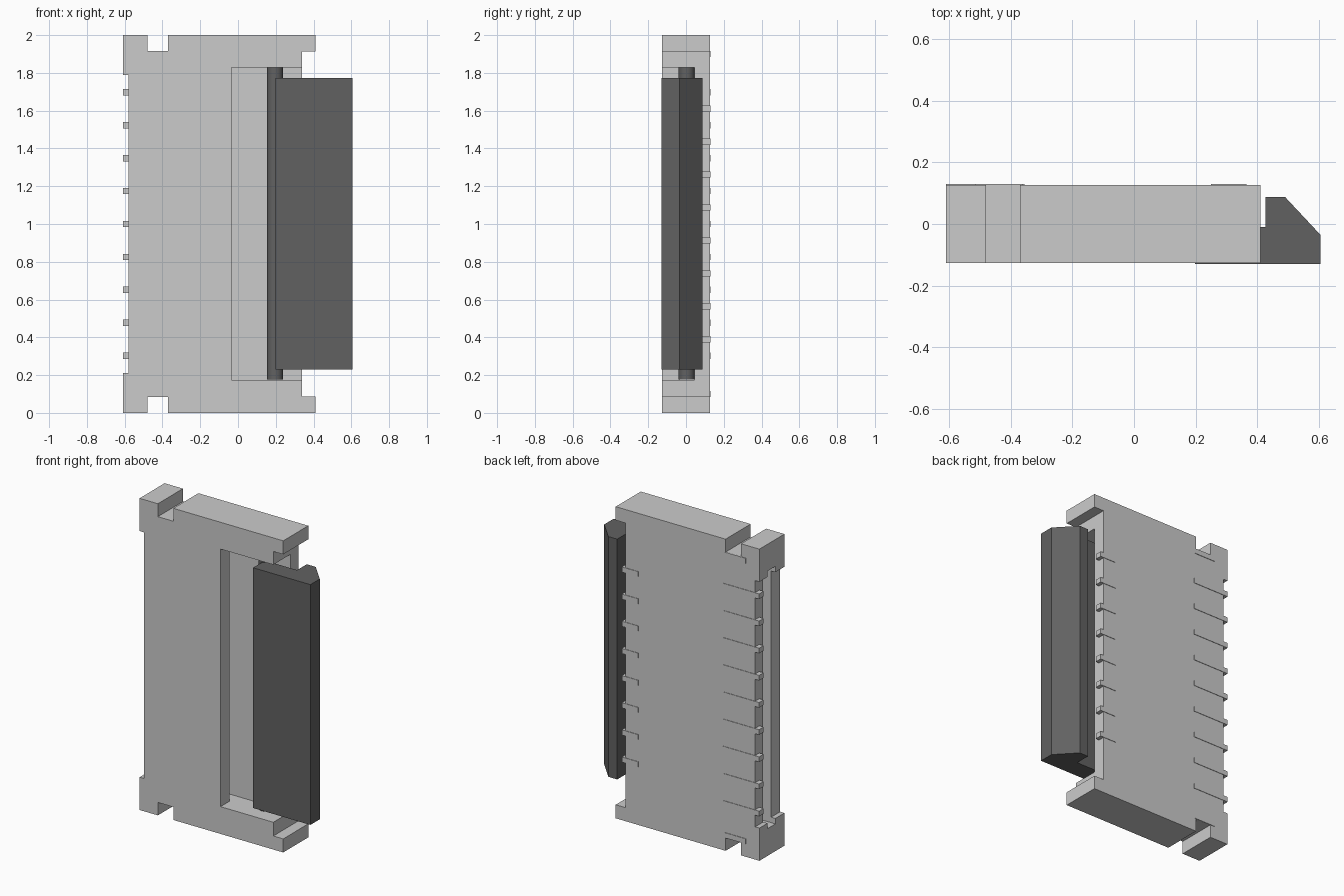
import bpy, bmesh

if "Cube" in bpy.data.objects:
    bpy.data.objects.remove(bpy.data.objects["Cube"])

dark = bpy.data.materials.new("dark_plastic")
dark.diffuse_color = (0.12, 0.12, 0.12, 1)
dark.use_nodes = True
dark.node_tree.nodes["Principled BSDF"].inputs["Base Color"].default_value = dark.diffuse_color


def prism(name, pts, offset, axis):
    """Extrude a closed 2D outline: axis 'y' uses (x,z) points, 'z' uses (x,y)."""
    lo, hi = offset
    bm = bmesh.new()
    place = (lambda a, b, d: (a, d, b)) if axis == 'y' else (lambda a, b, d: (a, b, d))
    face = bm.faces.new([bm.verts.new(place(a, b, lo)) for a, b in pts])
    ext = bmesh.ops.extrude_face_region(bm, geom=[face])
    verts = [g for g in ext["geom"] if isinstance(g, bmesh.types.BMVert)]
    bmesh.ops.translate(bm, vec=place(0, 0, hi - lo), verts=verts)
    bmesh.ops.recalc_face_normals(bm, faces=bm.faces)
    mesh = bpy.data.meshes.new(name)
    bm.to_mesh(mesh)
    bm.free()
    obj = bpy.data.objects.new(name, mesh)
    bpy.context.collection.objects.link(obj)
    return obj


# Housing outline: lower half, mirrored about z = 1
half = [(-0.58, 0.21), (-0.61, 0.21), (-0.61, 0), (-0.48, 0), (-0.48, 0.083),
        (-0.37, 0.083), (-0.37, 0), (0.41, 0), (0.41, 0.087), (0.34, 0.087)]
outline = half + [(x, 2 - z) for x, z in reversed(half)]
housing = prism("housing", outline, (-0.127, 0.127), 'y')

# Cable slot running through from the left, opening into the front pocket
cutter = prism("slot_cutter", [(-0.8, -0.035), (-0.035, -0.035), (-0.035, -0.3),
                               (0.6, -0.3), (0.6, 0.045), (-0.8, 0.045)],
               (0.175, 1.828), 'z')
cutter.hide_render = True
mod = housing.modifiers.new("slot", 'BOOLEAN')
mod.operation = 'DIFFERENCE'
mod.solver = 'EXACT'
mod.object = cutter
bpy.context.view_layer.objects.active = housing
bpy.ops.object.modifier_apply(modifier=mod.name)
bpy.data.objects.remove(cutter)

# Contact pins: L profiles hooked over each long edge of the back wall
PITCH, W = 0.1743, 0.0165
left_pin = [(-0.61, 0.085), (-0.57, 0.085), (-0.57, 0.115), (-0.355, 0.115),
            (-0.355, 0.13), (-0.61, 0.13)]
right_pin = [(0.365, 0.085), (0.33, 0.085), (0.33, 0.115), (0.25, 0.115),
             (0.25, 0.13), (0.365, 0.13)]
for side, profile, count in (("left", left_pin, 9), ("right", right_pin, 8)):
    for i in range(count):
        z = 1 + (i - (count - 1) / 2) * PITCH
        prism(f"{side}_pin_{i + 1}", profile, (z - W, z + W), 'z')

# Solder tabs beside the end notches
for name, z in (("lower_tab", 0.1), ("upper_tab", 1.9)):
    prism(name, [(-0.515, 0.11), (-0.36, 0.11), (-0.36, 0.13), (-0.515, 0.13)],
          (z - W, z + W), 'z')

# Latch flap with a chamfered lip
flap = prism("latch_flap", [(0.198, -0.13), (0.605, -0.13), (0.605, -0.035),
                            (0.49, 0.088), (0.427, 0.088), (0.427, -0.01),
                            (0.198, -0.01)], (0.23, 1.772), 'z')
flap.data.materials.append(dark)

# Hinge rod
bpy.ops.mesh.primitive_cylinder_add(vertices=32, radius=0.042, depth=1.652,
                                    location=(0.196, 0.003, 1.0015))
rod = bpy.context.object
rod.name = "hinge_rod"
rod.data.materials.append(dark)
bpy.ops.object.shade_smooth_by_angle()
